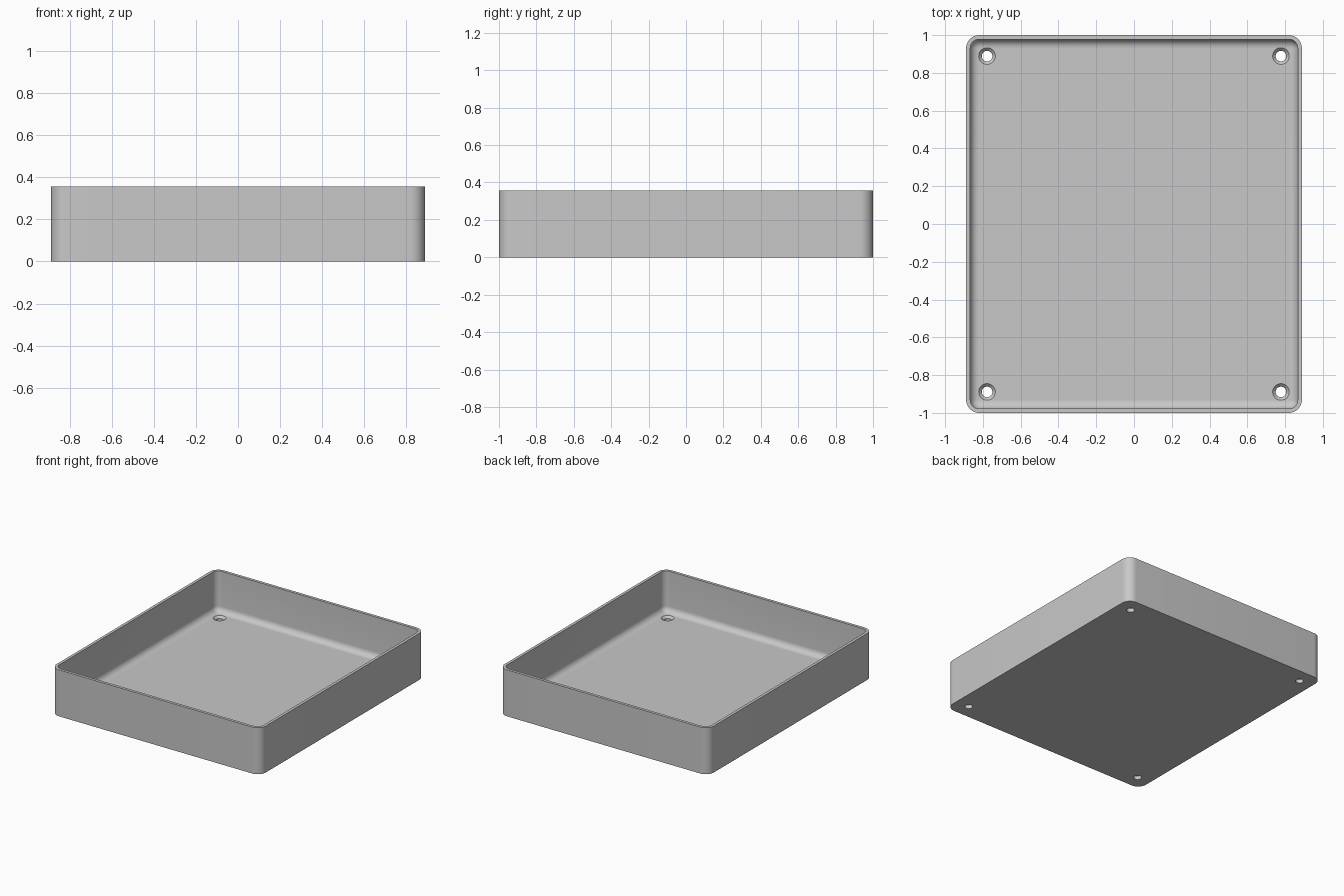
import bpy, bmesh
from math import sin, cos, pi, radians

cube = bpy.data.objects.get("Cube")
if cube:
    bpy.data.objects.remove(cube, do_unlink=True)

HALF_X, HALF_Y, HEIGHT = 0.889, 1.0, 0.357
WALL, FLOOR, CORNER, FILLET = 0.022, 0.044, 0.07, 0.045
CORNER_STEPS, FILLET_STEPS = 12, 8

grey = bpy.data.materials.new("light grey")
grey.use_nodes = True
colour = (0.58, 0.58, 0.58, 1)
grey.diffuse_color = colour
grey.node_tree.nodes["Principled BSDF"].inputs["Base Color"].default_value = colour


def make_object(name, bm):
    bmesh.ops.recalc_face_normals(bm, faces=bm.faces)
    mesh = bpy.data.meshes.new(name)
    bm.to_mesh(mesh)
    bm.free()
    mesh.materials.append(grey)
    obj = bpy.data.objects.new(name, mesh)
    bpy.context.collection.objects.link(obj)
    return obj


def rounded_ring(bm, inset, z):
    """Rounded rectangle, concentric with the outer wall."""
    r = CORNER - inset
    cx, cy = HALF_X - CORNER, HALF_Y - CORNER
    ring = []
    for quarter, (sx, sy) in enumerate([(1, 1), (-1, 1), (-1, -1), (1, -1)]):
        for i in range(CORNER_STEPS + 1):
            a = (quarter + i / CORNER_STEPS) * pi / 2
            ring.append(bm.verts.new((sx * cx + r * cos(a), sy * cy + r * sin(a), z)))
    return ring


def circle_ring(bm, x, y, r, z, sides=40):
    return [bm.verts.new((x + r * cos(2 * pi * i / sides), y + r * sin(2 * pi * i / sides), z))
            for i in range(sides)]


def loft(bm, rings):
    """Closed solid through a stack of equal rings."""
    for a, b in zip(rings, rings[1:]):
        for i in range(len(a)):
            j = (i + 1) % len(a)
            bm.faces.new((a[i], a[j], b[j], b[i]))
    bm.faces.new(rings[0])
    bm.faces.new(rings[-1])


# Tray: outer wall, rim, inner wall, filleted floor
profile = [(0, 0), (0, HEIGHT), (WALL, HEIGHT)]
for i in range(FILLET_STEPS + 1):
    a = i / FILLET_STEPS * pi / 2
    profile.append((WALL + FILLET * (1 - cos(a)), FLOOR + FILLET * (1 - sin(a))))
bm = bmesh.new()
loft(bm, [rounded_ring(bm, inset, z) for inset, z in profile])
tray = make_object("tray", bm)

# Countersunk screw holes near the four corners
bm = bmesh.new()
for sx in (-1, 1):
    for sy in (-1, 1):
        steps = [(0.028, -0.05), (0.028, FLOOR - 0.016), (0.044, FLOOR), (0.044, 0.1)]
        loft(bm, [circle_ring(bm, sx * 0.778, sy * 0.889, r, z) for r, z in steps])
cutter = make_object("screw_hole_cutter", bm)
cutter.hide_render = True

cut = tray.modifiers.new("screw holes", "BOOLEAN")
cut.operation = "DIFFERENCE"
cut.solver = "EXACT"
cut.object = cutter
bpy.ops.object.select_all(action="DESELECT")
tray.select_set(True)
bpy.context.view_layer.objects.active = tray
bpy.ops.object.modifier_apply(modifier=cut.name)
bpy.data.objects.remove(cutter, do_unlink=True)

bpy.ops.object.shade_smooth_by_angle(angle=radians(30))
